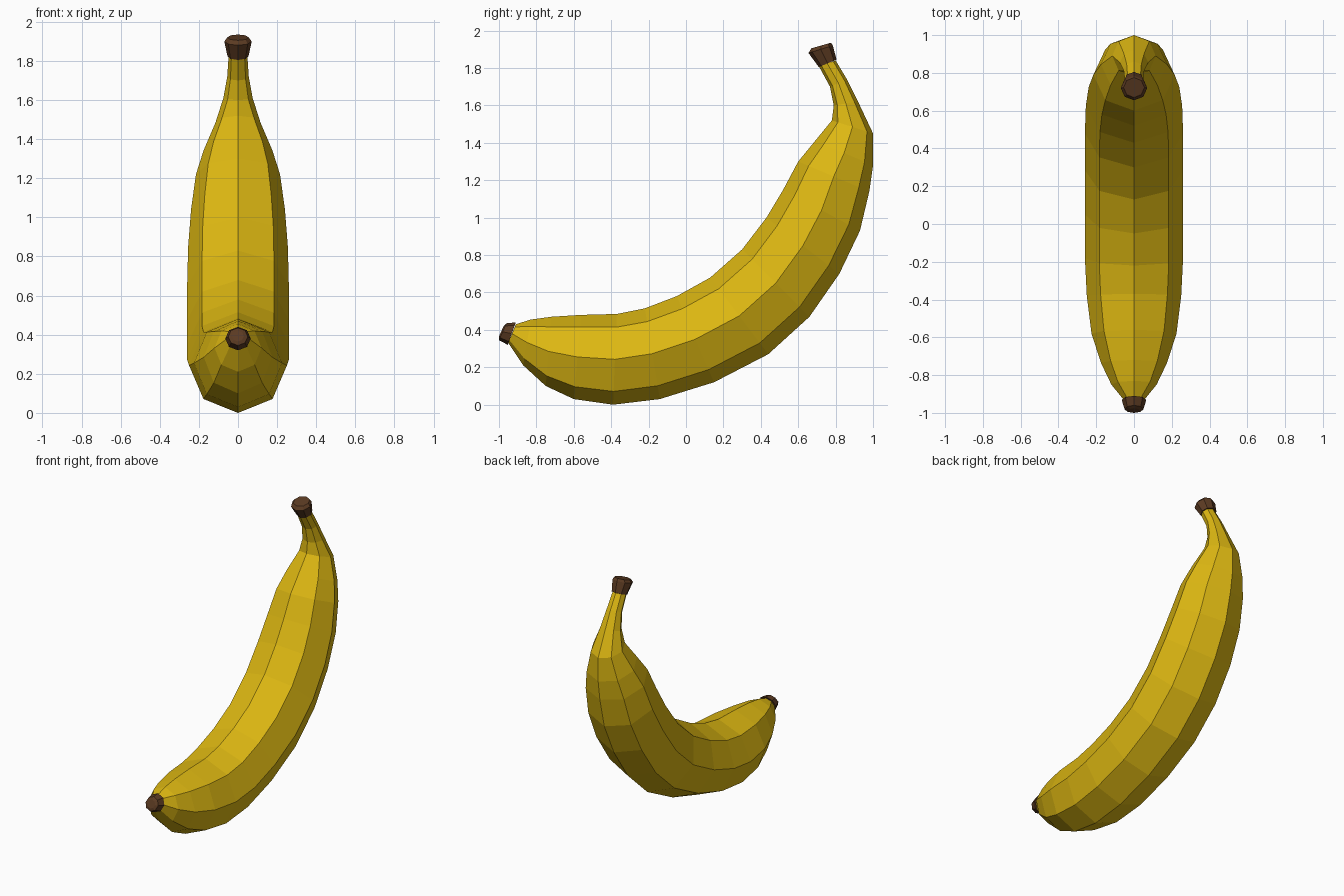
import bpy
import bmesh
from math import cos, sin, pi
from mathutils import Vector

default_cube = bpy.data.objects.get("Cube")
if default_cube:
    bpy.data.objects.remove(default_cube, do_unlink=True)

SIDES = 8


def make_material(name, colour):
    material = bpy.data.materials.new(name)
    material.use_nodes = True
    material.diffuse_color = colour
    shader = next(n for n in material.node_tree.nodes if n.type == "BSDF_PRINCIPLED")
    shader.inputs["Base Color"].default_value = colour
    return material


def add_ring(bm, station):
    """Add an octagonal ring spanning an inner and an outer point of the curve."""
    inner_y, inner_z, outer_y, outer_z, half_width = station
    inner = Vector((0, inner_y, inner_z))
    outer = Vector((0, outer_y, outer_z))
    centre = (inner + outer) / 2
    depth = (inner - outer) / 2
    across = Vector((half_width, 0, 0))
    angles = [2 * pi * step / SIDES for step in range(SIDES)]
    return [bm.verts.new(centre + depth * cos(a) + across * sin(a)) for a in angles]


def loft(name, stations, material):
    """Skin a row of rings, close both ends and keep the faces flat."""
    bm = bmesh.new()
    rings = [add_ring(bm, station) for station in stations]
    for lower, upper in zip(rings, rings[1:]):
        for i in range(SIDES):
            j = (i + 1) % SIDES
            bm.faces.new((lower[i], lower[j], upper[j], upper[i]))
    bm.faces.new(rings[0])
    bm.faces.new(rings[-1])
    bmesh.ops.recalc_face_normals(bm, faces=bm.faces)
    mesh = bpy.data.meshes.new(name)
    bm.to_mesh(mesh)
    bm.free()
    mesh.materials.append(material)
    part = bpy.data.objects.new(name, mesh)
    bpy.context.scene.collection.objects.link(part)
    return part


peel_yellow = make_material("peel yellow", (.72, .475, .006, 1))
stalk_brown = make_material("stalk brown", (.105, .043, .016, 1))

# Curved peel: inner y, inner z, outer y, outer z, half width
loft("banana_peel", [
    (-.91, .43, -.95, .33, .055),
    (-.83, .455, -.87, .21, .12),
    (-.72, .47, -.75, .1, .175),
    (-.56, .48, -.6, .03, .225),
    (-.37, .485, -.39, 0, .25),
    (-.22, .515, -.14, .03, .26),
    (-.05, .58, .15, .12, .26),
    (.13, .68, .44, .27, .26),
    (.3, .83, .66, .47, .26),
    (.43, 1, .82, .7, .255),
    (.52, 1.15, .93, .93, .24),
    (.6, 1.3, .98, 1.14, .215),
    (.69, 1.41, 1, 1.28, .175),
    (.78, 1.52, 1, 1.45, .115),
    (.79, 1.6, .92, 1.62, .075),
    (.77, 1.7, .86, 1.74, .055),
    (.71, 1.81, .8, 1.84, .048),
], peel_yellow)

# Flared cap at the end of the stalk
loft("stalk_cap", [
    (.71, 1.805, .805, 1.845, .054),
    (.655, 1.88, .785, 1.92, .07),
    (.67, 1.905, .775, 1.935, .055),
], stalk_brown)

# Small dark cap at the blossom end
loft("blossom_tip", [
    (-.91, .44, -.953, .32, .065),
    (-.96, .435, -1, .345, .05),
    (-.975, .42, -1, .365, .03),
], stalk_brown)
